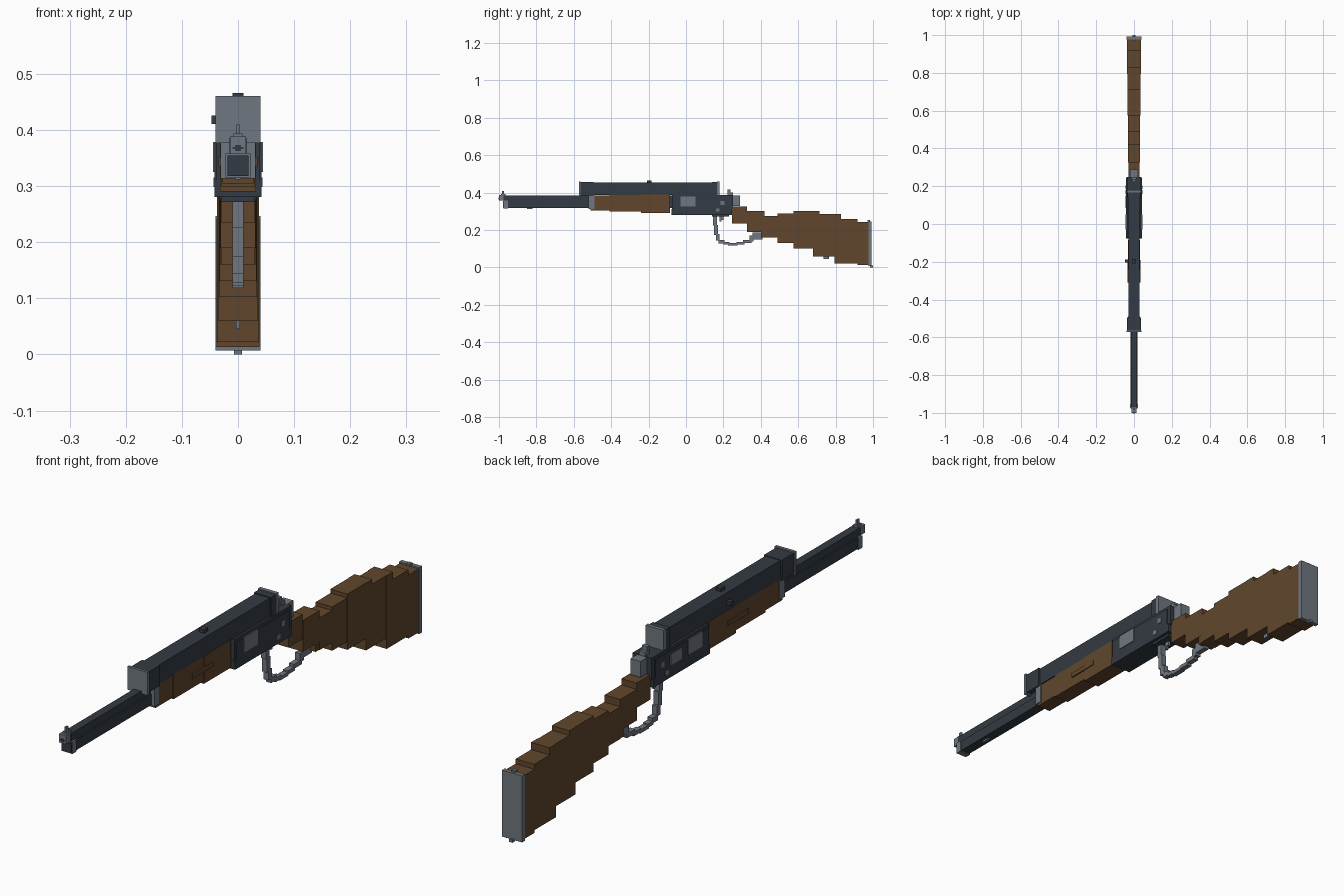
import bpy
import bmesh


def material(name, rgb):
    m = bpy.data.materials.new(name)
    m.diffuse_color = (*rgb, 1)
    return m


DARK = material("dark_slate", (0.034, 0.043, 0.056))
STEEL = material("steel_grey", (0.160, 0.184, 0.215))
WOOD = material("walnut_brown", (0.120, 0.062, 0.026))


def part(name, mat, *boxes):
    """One object made of boxes, each (x0, x1, y0, y1, z0, z1)."""
    bm = bmesh.new()
    for x0, x1, y0, y1, z0, z1 in boxes:
        verts = bmesh.ops.create_cube(bm, size=1)["verts"]
        for v in verts:
            v.co = (x0 + (v.co.x + 0.5) * (x1 - x0),
                    y0 + (v.co.y + 0.5) * (y1 - y0),
                    z0 + (v.co.z + 0.5) * (z1 - z0))
    mesh = bpy.data.meshes.new(name)
    bm.to_mesh(mesh)
    bm.free()
    mesh.materials.append(mat)
    ob = bpy.data.objects.new(name, mesh)
    bpy.context.collection.objects.link(ob)
    return ob


def mid(w, y0, y1, z0, z1):
    """Box centred on x with half width w."""
    return (-w, w, y0, y1, z0, z1)


def sides(x0, x1, y0, y1, z0, z1):
    """The same box on both sides."""
    return [(x0, x1, y0, y1, z0, z1), (-x1, -x0, y0, y1, z0, z1)]


# Barrel and magazine tube
part("barrel", DARK, mid(0.015, -0.975, -0.07, 0.358, 0.386))
part("magazine_tube", DARK, mid(0.019, -0.972, -0.07, 0.318, 0.357))
part("barrel_rib", STEEL, mid(0.012, -0.96, -0.5, 0.354, 0.361))
part("muzzle", STEEL, mid(0.014, -1.0, -0.97, 0.357, 0.388))
part("muzzle_bore", DARK, mid(0.005, -1.002, -0.99, 0.363, 0.373),
     mid(0.010, -1.001, -0.99, 0.366, 0.370))
part("magazine_band", STEEL, mid(0.022, -0.975, -0.953, 0.315, 0.358))
part("magazine_cap", DARK, mid(0.019, -0.978, -0.97, 0.318, 0.355))
part("front_sight", STEEL, mid(0.008, -0.99, -0.965, 0.386, 0.394),
     mid(0.003, -0.985, -0.972, 0.39, 0.41))
part("front_sling_stud", STEEL, mid(0.005, -0.85, -0.82, 0.312, 0.32))

# Stepped fore-end
part("fore_end", WOOD,
     mid(0.028, -0.51, -0.41, 0.305, 0.386),
     mid(0.030, -0.41, -0.24, 0.299, 0.388),
     mid(0.032, -0.24, -0.085, 0.290, 0.390))
part("fore_end_panel", WOOD, *sides(0.029, 0.035, -0.31, -0.19, 0.335, 0.352))
part("fore_end_band", STEEL, mid(0.031, -0.52, -0.49, 0.314, 0.387))

# Receiver
part("receiver", DARK,
     mid(0.038, -0.075, 0.25, 0.31, 0.388),
     mid(0.042, -0.077, 0.245, 0.281, 0.312),
     mid(0.030, 0.14, 0.23, 0.272, 0.29))
part("receiver_side", DARK, *sides(0.03, 0.042, -0.07, 0.235, 0.30, 0.377))
part("loading_plate", STEEL, *sides(0.040, 0.0445, -0.03, 0.05, 0.325, 0.379))
part("receiver_pins", STEEL,
     *sides(0.040, 0.0440, 0.160, 0.180, 0.298, 0.315),
     *sides(0.040, 0.0440, 0.185, 0.205, 0.335, 0.355),
     (-0.0444, -0.04, 0.085, 0.15, 0.325, 0.365))
part("hammer", STEEL, mid(0.020, 0.245, 0.288, 0.328, 0.386),
     mid(0.012, 0.23, 0.25, 0.375, 0.402),
     mid(0.010, 0.222, 0.238, 0.385, 0.417))

# Scope with end plates and adjusters
part("scope_tube", DARK, mid(0.030, -0.51, 0.168, 0.388, 0.454))
part("scope_bell", DARK, mid(0.036, -0.565, -0.495, 0.382, 0.456))
part("scope_front_plate", STEEL, mid(0.040, -0.573, -0.563, 0.377, 0.461))
part("scope_eyepiece", DARK, mid(0.034, 0.14, 0.168, 0.386, 0.457))
part("scope_rear_plate", STEEL, mid(0.036, 0.166, 0.180, 0.386, 0.461))
part("scope_knobs", DARK, mid(0.010, -0.208, -0.184, 0.45, 0.466),
     (-0.047, -0.028, -0.203, -0.188, 0.411, 0.426))

# Stepped shoulder stock: start, end, bottom, top, half width
STOCK = [
    (0.245, 0.325, 0.235, 0.325, 0.030),
    (0.325, 0.420, 0.190, 0.302, 0.031),
    (0.420, 0.490, 0.160, 0.276, 0.032),
    (0.490, 0.575, 0.131, 0.289, 0.033),
    (0.575, 0.680, 0.102, 0.303, 0.034),
    (0.680, 0.715, 0.060, 0.303, 0.035),
    (0.715, 0.795, 0.060, 0.286, 0.035),
    (0.795, 0.830, 0.022, 0.286, 0.037),
    (0.830, 0.918, 0.022, 0.260, 0.037),
    (0.918, 0.976, 0.013, 0.242, 0.038),
]
part("shoulder_stock", WOOD,
     *[mid(w, y0, y1, z0, z1) for y0, y1, z0, z1, w in STOCK],
     mid(0.03, 0.40, 0.42, 0.160, 0.2))
part("butt_plate", STEEL, mid(0.040, 0.976, 0.992, 0.007, 0.247))
part("butt_plate_tabs", STEEL, mid(0.007, 0.984, 1.0, 0.0, 0.01),
     mid(0.007, 0.970, 0.985, 0.245, 0.253))
part("rear_sling_stud", STEEL, mid(0.004, 0.735, 0.765, 0.045, 0.062))

# Lever loop and trigger
LEVER = [
    (0.145, 0.165, 0.225, 0.282), (0.150, 0.170, 0.175, 0.228),
    (0.160, 0.180, 0.143, 0.180), (0.175, 0.205, 0.128, 0.147),
    (0.200, 0.232, 0.122, 0.136), (0.225, 0.275, 0.118, 0.131),
    (0.270, 0.312, 0.122, 0.136), (0.305, 0.350, 0.130, 0.146),
    (0.340, 0.362, 0.140, 0.172), (0.355, 0.408, 0.150, 0.187),
]
part("lever_loop", STEEL, *[mid(0.010, *seg) for seg in LEVER])
part("trigger", STEEL, mid(0.005, 0.180, 0.190, 0.245, 0.280),
     mid(0.005, 0.187, 0.200, 0.255, 0.282))
